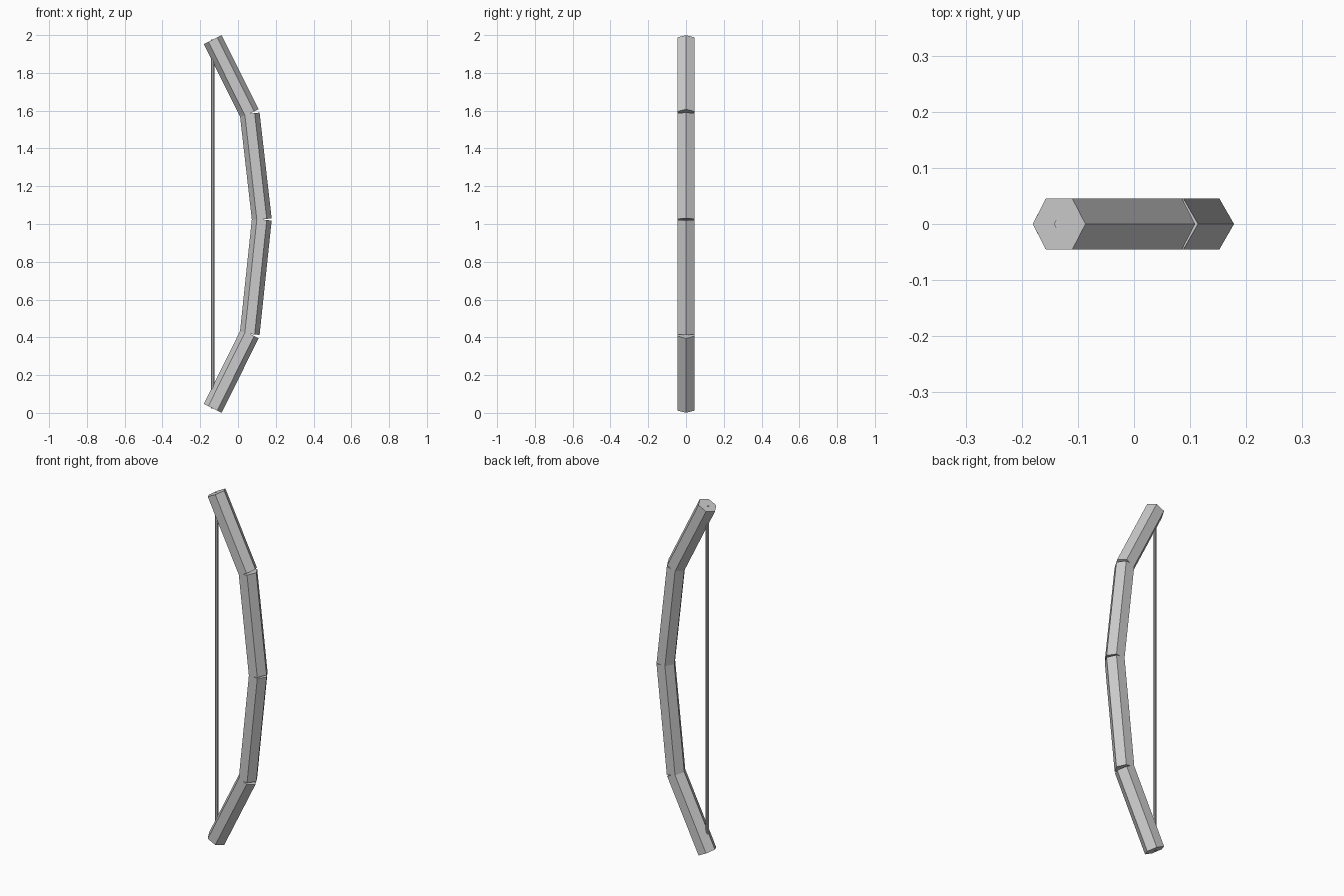
import bpy
from mathutils import Vector

if "Cube" in bpy.data.objects:
    bpy.data.objects.remove(bpy.data.objects["Cube"])


def prism(name, start, end, radius, sides):
    """Flat-shaded prism between two points, one ridge kept in the XZ plane."""
    a, b = Vector(start), Vector(end)
    axis = b - a
    bpy.ops.mesh.primitive_cylinder_add(
        vertices=sides, radius=radius, depth=axis.length, location=(a + b) / 2)
    ob = bpy.context.object
    # the axis lies in the XZ plane, so tilting about Y is enough
    ob.rotation_euler = (0, Vector((0, 0, 1)).angle(axis) * (1 if axis.x >= 0 else -1), 0)
    # default cylinder ridges point along Y: turn them to face X
    for v in ob.data.vertices:
        v.co.x, v.co.y = v.co.y, -v.co.x
    ob.name = name
    return ob


# Bow stave: joint centres from bottom tip to top tip
joints = [(-0.1335, 0, 0.024), (0.062, 0, 0.418), (0.126, 0, 1.024),
          (0.062, 0, 1.584), (-0.1335, 0, 1.976)]
names = ["lower_limb_tip", "lower_limb", "upper_limb", "upper_limb_tip"]
for name, p, q in zip(names, joints, joints[1:]):
    prism(name, p, q, 0.0525, 6)

# Bow string between the tip centres
prism("bow_string", joints[0], joints[-1], 0.0088, 8)
